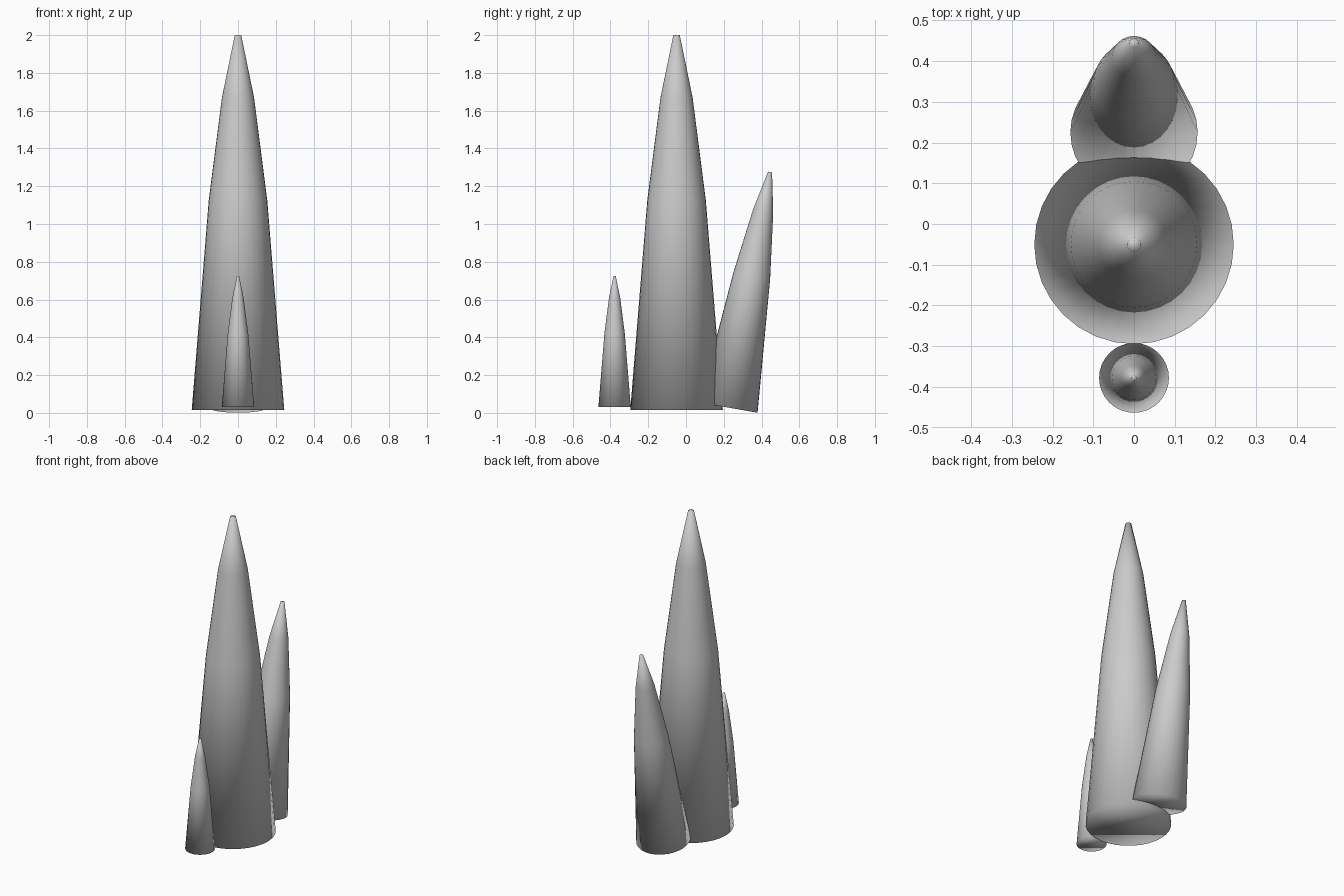
import bpy, bmesh, math
from mathutils import Matrix

if "Cube" in bpy.data.objects:
    bpy.data.objects.remove(bpy.data.objects["Cube"])

SIDES = 32
# Shared spire profile: (radius, height above its base)
PROFILE = [(0.245, 0.0), (0.155, 1.11), (0.085, 1.655), (0.017, 1.985)]


def spire(name, location, scale=1.0, tilt=0.0):
    bm = bmesh.new()
    rings = []
    for r, z in PROFILE:
        rings.append([bm.verts.new((r * math.cos(2 * math.pi * i / SIDES),
                                    r * math.sin(2 * math.pi * i / SIDES), z))
                      for i in range(SIDES)])
    # Tapering walls
    for low, high in zip(rings, rings[1:]):
        for i in range(SIDES):
            j = (i + 1) % SIDES
            bm.faces.new((low[i], low[j], high[j], high[i]))
    # Flat base and blunt tip
    bm.faces.new(rings[0][::-1])
    bm.faces.new(rings[-1])
    for f in bm.faces:
        f.smooth = True
    bm.transform(Matrix.Rotation(tilt, 4, 'X') @ Matrix.Scale(scale, 4))
    mesh = bpy.data.meshes.new(name)
    bm.to_mesh(mesh)
    bm.free()
    obj = bpy.data.objects.new(name, mesh)
    obj.location = location
    bpy.context.collection.objects.link(obj)
    return obj


# Tall centre spire, small one in front, leaning one behind
spire("main_spire", (0, -0.05, 0.015))
spire("small_front_spire", (0, -0.378, 0.03), 0.35)
spire("leaning_back_spire", (0, 0.225, 0.028), 0.638, math.radians(-10))
